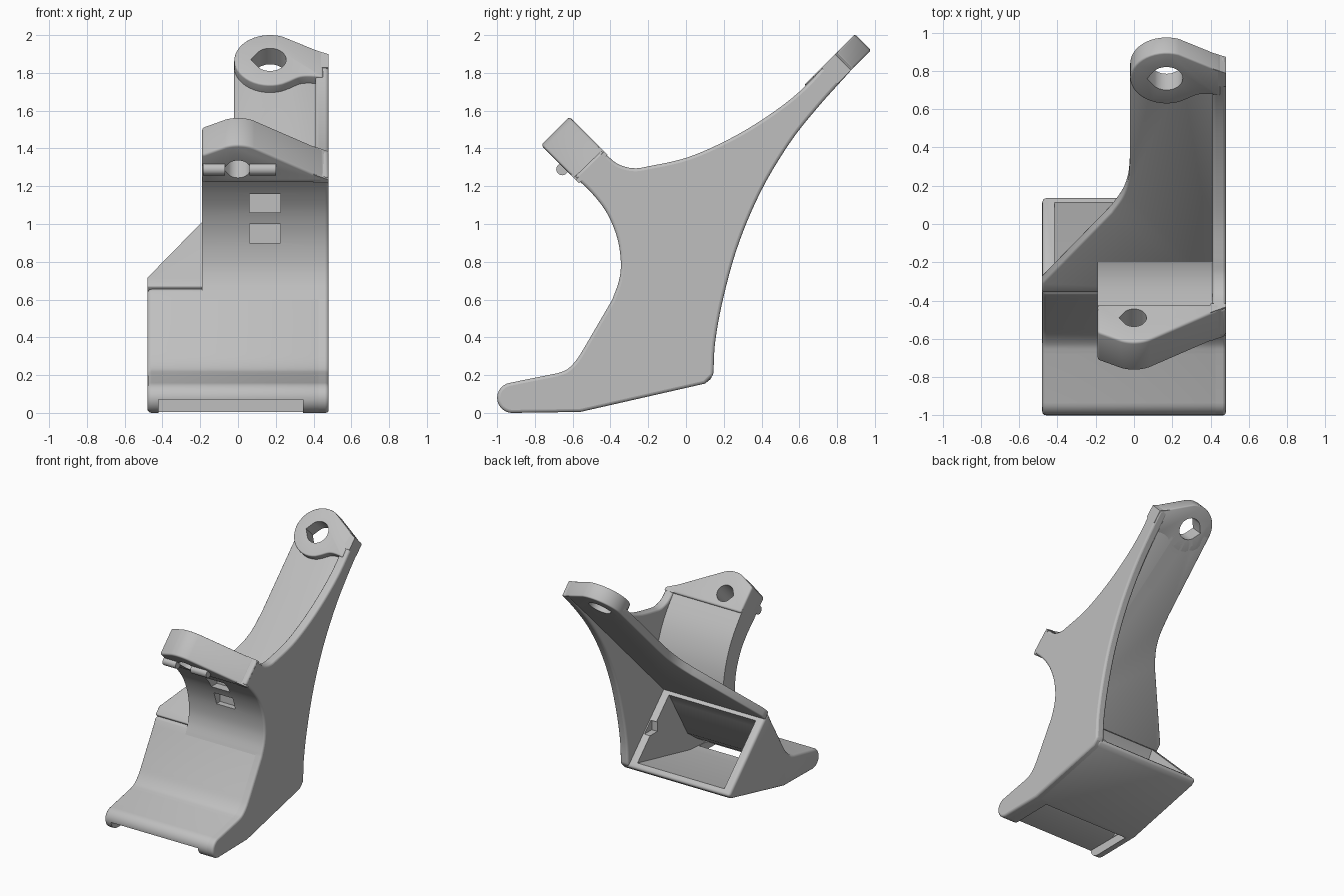
import bpy, bmesh, math
from mathutils import Vector

if "Cube" in bpy.data.objects:
    bpy.data.objects.remove(bpy.data.objects["Cube"], do_unlink=True)

grey = bpy.data.materials.new("light_grey_plastic")
grey.use_nodes = True
GREY = (0.52, 0.52, 0.52, 1)
grey.diffuse_color = GREY
grey.node_tree.nodes["Principled BSDF"].inputs["Base Color"].default_value = GREY

# Each frame is (profile across, profile up, extrusion direction)
X, Y, Z = Vector((1, 0, 0)), Vector((0, 1, 0)), Vector((0, 0, 1))
RISING, FALLING = (Y + Z).normalized(), (Z - Y).normalized()
SIDE = (Y, Z, X)
ARM = (X, RISING, FALLING)
FLANGE = (X, FALLING, RISING)
parts = []


def prism(name, points, frame, start, end, bevel=0.0, cutter=False):
    """Extrude a closed profile along the frame's third axis."""
    u, v, w = frame
    bm = bmesh.new()
    rings = [[bm.verts.new(u * a + v * b + w * d) for a, b in points] for d in (start, end)]
    for ring in rings:
        bm.faces.new(ring)
    for i in range(len(points)):
        j = (i + 1) % len(points)
        bm.faces.new((rings[0][i], rings[0][j], rings[1][j], rings[1][i]))
    bmesh.ops.recalc_face_normals(bm, faces=bm.faces)
    mesh = bpy.data.meshes.new(name)
    bm.to_mesh(mesh)
    bm.free()
    obj = bpy.data.objects.new(name, mesh)
    bpy.context.collection.objects.link(obj)
    mesh.materials.append(grey)
    if bevel:
        mod = obj.modifiers.new("rounded_edges", "BEVEL")
        mod.width, mod.segments, mod.limit_method = bevel, 3, "ANGLE"
        mod.angle_limit = math.radians(40)
    if cutter:
        obj.hide_render = True
        obj.hide_set(True)
    else:
        parts.append(obj)
    return obj


def cut(obj, cutters):
    """Subtract cutters, bake the result and discard the cutters."""
    for cutter in cutters:
        mod = obj.modifiers.new("cut", "BOOLEAN")
        mod.object, mod.operation, mod.solver = cutter, "DIFFERENCE", "EXACT"
    bpy.context.view_layer.update()
    graph = bpy.context.evaluated_depsgraph_get()
    obj.data = bpy.data.meshes.new_from_object(obj.evaluated_get(graph))
    obj.modifiers.clear()
    for cutter in cutters:
        bpy.data.objects.remove(cutter, do_unlink=True)


def smooth(points, steps=5):
    """Run a smooth curve through the points."""
    pts = [Vector(p) for p in points]
    pts = [pts[0] * 2 - pts[1]] + pts + [pts[-1] * 2 - pts[-2]]
    out = []
    for a, b, c, d in zip(pts, pts[1:], pts[2:], pts[3:]):
        for k in range(steps):
            t = k / steps
            out.append((b * 2 + (c - a) * t + (a * 2 - b * 5 + c * 4 - d) * t ** 2
                        + (b * 3 - a - c * 3 + d) * t ** 3) / 2)
    return [tuple(p) for p in out] + [tuple(points[-1])]


def arc(x, y, radius, first, last, steps=20):
    angles = [math.radians(first + (last - first) * i / steps) for i in range(steps + 1)]
    return [(x + radius * math.cos(a), y + radius * math.sin(a)) for a in angles]


def teardrop(x, y, radius):
    return arc(x, y, radius, -135, 135, 30) + [(x - radius * 1.2, y)]


def rect(a, b, c, d):
    return [(a, b), (c, b), (c, d), (a, d)]


# Shared side curves
toe = [(-.56, .005), (-.92, 0)] + arc(-.92, .08, .08, 260, 100, 12)
instep = [(-.68, .21), (-.63, .23), (-.58, .28), (-.53, .36)]
front_curve = [(-.39, .6), (-.355, .7), (-.345, .8), (-.365, .93),
               (-.42, 1.06), (-.5, 1.165), (-.59, 1.25)]
saddle = [(-.445, 1.39), (-.38, 1.33), (-.33, 1.305), (-.27, 1.295), (-.2, 1.305),
          (0, 1.35), (.2, 1.435), (.4, 1.55), (.6, 1.7), (.79, 1.9)]
back_curve = [(.88, 1.82), (.7, 1.62), (.55, 1.43), (.4, 1.18),
              (.28, .9), (.2, .62), (.155, .38), (.145, .2)]

# Flat side wall carrying the whole silhouette
prism("side_wall", toe + smooth(instep) + smooth(front_curve) + smooth(saddle)
      + smooth(back_curve) + [(.1, .155)], SIDE, .41, .48, .016)

# Hollow foot, open towards the back and under the toe
foot = prism("foot_box", toe + smooth(instep) + [(-.39, .6), (-.36, .66), (-.32, .65),
             (.145, .19), (.1, .155)], SIDE, -.48, .45, .022)
cavity = [(-.75, .065), (-.56, .075), (.3, .265), (0, .9), (-.29, .61),
          (-.33, .54), (-.52, .22), (-.63, .14)]
cut(foot, [
    prism("cavity_cutter", cavity, SIDE, -.415, .35, cutter=True),
    prism("toe_slot_cutter", rect(-1.1, -.1, -.6, .07), SIDE, -.42, .345, cutter=True),
    prism("rim_notch_cutter", rect(-.14, .38, .1, .46), SIDE, .3, .4, cutter=True),
])

# Sloping back plate that widens down to the foot
prism("arm_plate", [(.45, .22), (.45, 1.86), (-.02, 1.86)]
      + smooth([(-.02, 1.2), (-.03, 1.05), (-.06, .93), (-.12, .81)])
      + [(-.48, .29), (-.48, .22)], ARM, .665, .728, .01)

# Rounded ear at the top of the arm
ear = prism("arm_ear", arc(.17, 1.86, .19, 70, 290, 28)
            + smooth([(.27, 1.7), (.33, 1.735), (.39, 1.74), (.45, 1.73)])
            + [(.45, 1.915)], ARM, .665, .785, .016)
ear_hole = prism("ear_hole_cutter", teardrop(.17, 1.86, .085), ARM, .5, .9, cutter=True)
cut(ear, [ear_hole])
plate = bpy.data.objects["arm_plate"]
cut(plate, [prism("plate_hole_cutter", teardrop(.17, 1.86, .085), ARM, .5, .9, cutter=True)])

# Side tip closing the ear flush with the wall
prism("ear_side_tip", [(.4, 1.8), (.48, 1.8), (.48, 1.9), (.4, 1.935)], ARM, .665, .785)

# Curved front shell with two blind pockets
shell_back = [(-.45, 1.385), (-.33, 1.23), (-.26, 1.1), (-.215, .96), (-.2, .82), (-.25, .72)]
shell = prism("front_shell", smooth(front_curve) + smooth(shell_back), SIDE, -.19, .45)
cut(shell, [prism("pocket_cutter", rect(-.7, low, deep, low + .1), SIDE, .06, .225, cutter=True)
            for low, deep in ((1.06, -.35), (.9, -.31))])

# Upper front flange with a hole
flange = prism("front_flange", [(-.19, 1.26), (.45, 1.26), (.45, 1.3)]
               + arc(0, 1.365, .18, 62, 112) + [(-.19, 1.47)], FLANGE, .46, .672, .014)
cut(flange, [prism("flange_hole_cutter", teardrop(0, 1.365, .065), FLANGE, .3, .9, cutter=True)])
prism("flange_side_tip", [(.4, 1.26), (.48, 1.26), (.48, 1.285), (.4, 1.325)], FLANGE, .46, .672)

# Small locating ridge either side of the flange hole
for side, start, end in (("right", -.185, -.07), ("left", .06, .2)):
    prism(side + "_ridge", arc(-.655, 1.29, .032, 0, 345, 23), SIDE, start, end)

# Smooth shading with crisp edges
bpy.ops.object.select_all(action="DESELECT")
for part in parts:
    part.select_set(True)
bpy.context.view_layer.objects.active = parts[0]
bpy.ops.object.shade_smooth_by_angle(angle=math.radians(35))
